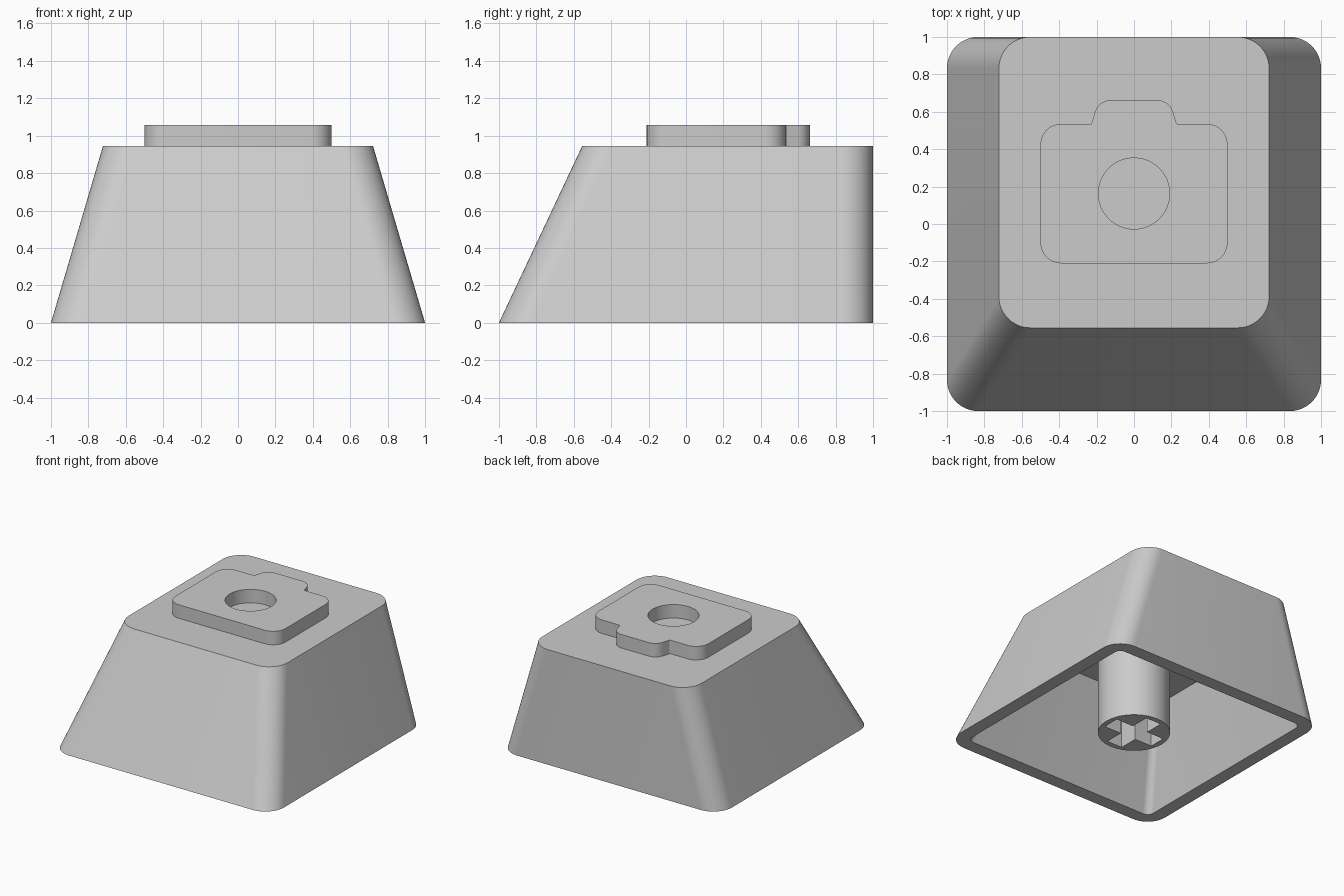
import bpy
import bmesh
import math
from mathutils import Vector

if "Cube" in bpy.data.objects:
    bpy.data.objects.remove(bpy.data.objects["Cube"], do_unlink=True)

# One plain grey plastic
grey = bpy.data.materials.new("grey plastic")
grey.use_nodes = True
colour = (0.6, 0.6, 0.6, 1)
grey.diffuse_color = colour
grey.node_tree.nodes["Principled BSDF"].inputs["Base Color"].default_value = colour


def rounded(corners, steps=12):
    """Outline through (x, y, radius) corners; radius 0 stays sharp."""
    out = []
    for i, (x, y, r) in enumerate(corners):
        p = Vector((x, y))
        if r == 0:
            out.append(p)
            continue
        a = (Vector(corners[i - 1][:2]) - p).normalized()
        b = (Vector(corners[(i + 1) % len(corners)][:2]) - p).normalized()
        half = a.angle(b) / 2
        centre = p + (a + b).normalized() * r / math.sin(half)
        start = p + a * r / math.tan(half) - centre
        end = p + b * r / math.tan(half) - centre
        for s in range(steps + 1):
            out.append(centre + start.slerp(end, s / steps).normalized() * r)
    return out


def rounded_rect(half_x, y0, y1, r):
    return rounded([(-half_x, y0, r), (half_x, y0, r), (half_x, y1, r), (-half_x, y1, r)])


def circle(r, cy=0, n=64):
    return [Vector((r * math.cos(math.tau * i / n), cy + r * math.sin(math.tau * i / n)))
            for i in range(n)]


def add_ring(bm, outline, z):
    return [bm.verts.new((p.x, p.y, z)) for p in outline]


def bridge(bm, low, high):
    n = len(low)
    for i in range(n):
        j = (i + 1) % n
        bm.faces.new((low[i], low[j], high[j], high[i]))


def finish(bm, name):
    bmesh.ops.recalc_face_normals(bm, faces=bm.faces)
    mesh = bpy.data.meshes.new(name)
    bm.to_mesh(mesh)
    bm.free()
    mesh.materials.append(grey)
    obj = bpy.data.objects.new(name, mesh)
    bpy.context.collection.objects.link(obj)
    bpy.ops.object.select_all(action='DESELECT')
    obj.select_set(True)
    bpy.context.view_layer.objects.active = obj
    bpy.ops.object.shade_smooth_by_angle(angle=math.radians(25))
    return obj


def loft(name, sections):
    """Skin through (outline, z) sections and cap both ends."""
    bm = bmesh.new()
    rings = [add_ring(bm, outline, z) for outline, z in sections]
    for low, high in zip(rings, rings[1:]):
        bridge(bm, low, high)
    bm.faces.new(rings[0])
    bm.faces.new(rings[-1])
    return finish(bm, name)


def pierced_prism(name, outline, hole, z0, z1):
    """Straight prism with a hole right through it."""
    bm = bmesh.new()
    for loop in (outline, hole):
        bridge(bm, add_ring(bm, loop, z0), add_ring(bm, loop, z1))
    for z in (z0, z1):
        edges = [e for e in bm.edges if all(abs(v.co.z - z) < 1e-5 for v in e.verts)]
        bmesh.ops.triangle_fill(bm, edges=edges, use_beauty=True)
    return finish(bm, name)


TOP = 0.945
CEILING = 0.725

# Hollow tapered body: ceiling, inner wall, bottom rim, outer wall, top
loft("cap_body", [
    (rounded_rect(0.675, -0.54, 0.89, 0.056), CEILING),
    (rounded_rect(0.89, -0.89, 0.89, 0.056), 0),
    (rounded_rect(1.0, -1.0, 1.0, 0.167), 0),
    (rounded_rect(0.722, -0.555, 1.0, 0.167), TOP),
])

# Raised camera emblem with a round lens hole
right_half = [(0.5, -0.21, 0.11), (0.5, 0.535, 0.11), (0.228, 0.535, 0.01), (0.19, 0.662, 0.09)]
left_half = [(-x, y, r) for x, y, r in reversed(right_half)]
pierced_prism("camera_emblem", rounded(right_half + left_half),
              circle(0.19, 0.163), TOP - 0.005, 1.056)

# Stem with a cross-shaped socket
L, W = 0.228, 0.07
arm = [(L, -W), (L, W), (W, W)]
cross = []
for quarter in range(4):
    for x, y in arm:
        for _ in range(quarter):
            x, y = -y, x
        cross.append(Vector((x, y)))
pierced_prism("stem", circle(0.272), cross, 0, CEILING + 0.005)
